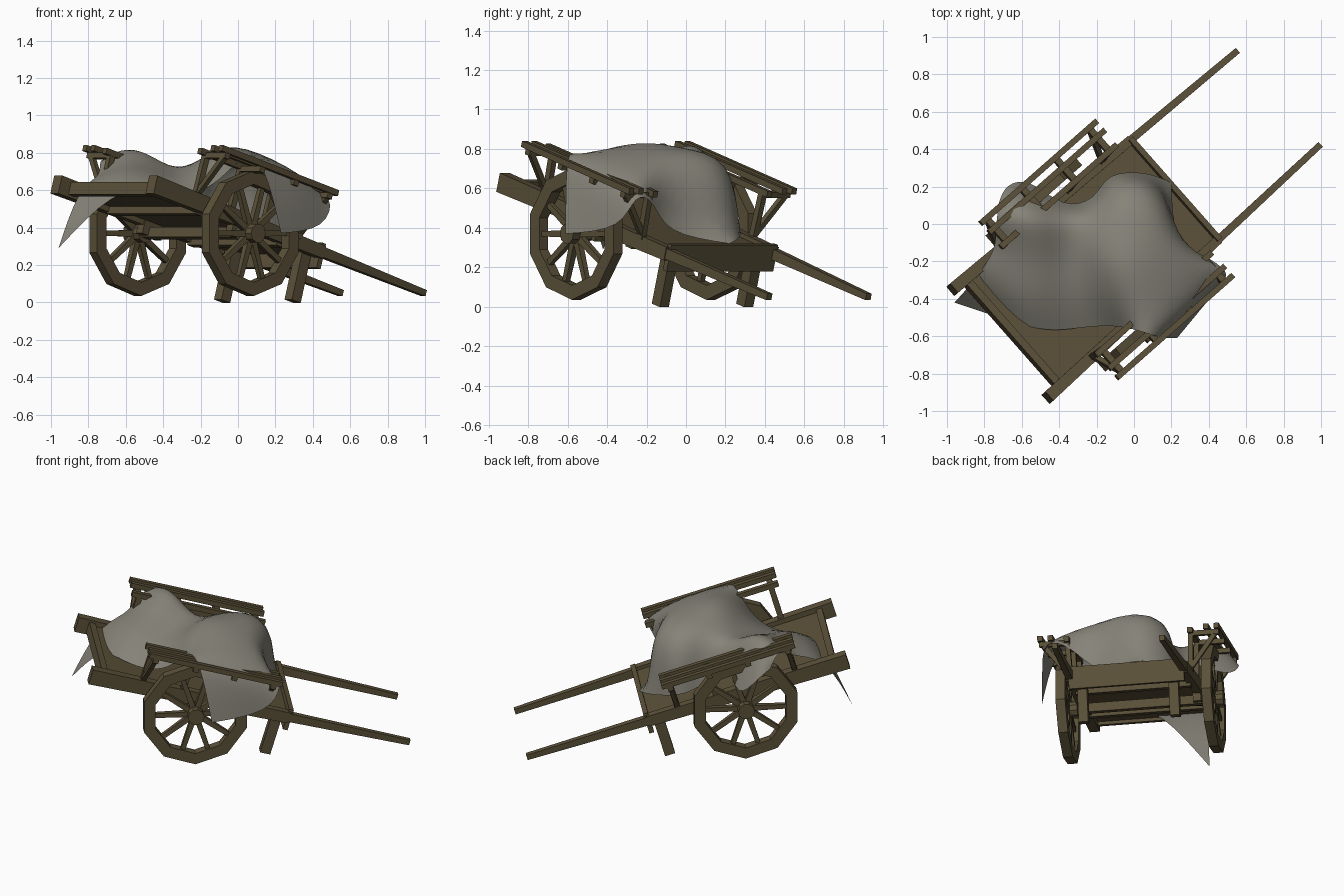
import bpy, bmesh, math
from mathutils import Vector, Matrix

if "Cube" in bpy.data.objects:
    bpy.data.objects.remove(bpy.data.objects["Cube"])

TILT, YAW = math.radians(16.3), math.radians(41.4)
# Cart frame: x forward, y left, z up, origin at the axle centre
CART = (Matrix.Translation((-0.235, -0.215, 0.37)) @ Matrix.Rotation(YAW, 4, 'Z')
        @ Matrix.Rotation(TILT, 4, 'Y'))


def material(name, rgb):
    m = bpy.data.materials.new(name)
    m.diffuse_color = (*rgb, 1)
    m.use_nodes = True
    m.node_tree.nodes["Principled BSDF"].inputs["Base Color"].default_value = m.diffuse_color
    return m


WOOD = material("weathered_wood", (0.105, 0.082, 0.041))
CLOTH = material("grey_cloth", (0.24, 0.23, 0.19))


def finish(name, bm, mat, matrix=CART):
    bmesh.ops.recalc_face_normals(bm, faces=bm.faces)
    me = bpy.data.meshes.new(name)
    bm.to_mesh(me)
    bm.free()
    me.materials.append(mat)
    ob = bpy.data.objects.new(name, me)
    ob.matrix_world = matrix
    bpy.context.collection.objects.link(ob)
    return ob


def add_bar(bm, a, b, s0, s1=None):
    """Four-sided bar from a to b, section (width, height) s0 tapering to s1."""
    a, b = Vector(a), Vector(b)
    s1 = s1 or s0
    d = (b - a).normalized()
    up = Vector((0, 0, 1)) if abs(d.z) < 0.95 else Vector((1, 0, 0))
    side = up.cross(d).normalized()
    up = d.cross(side)
    rings = []
    for p, s in ((a, s0), (b, s1)):
        rings.append([bm.verts.new(p + side * i * s[0] / 2 + up * j * s[1] / 2)
                      for i, j in ((-1, -1), (1, -1), (1, 1), (-1, 1))])
    for k in range(4):
        n = (k + 1) % 4
        bm.faces.new((rings[0][k], rings[0][n], rings[1][n], rings[1][k]))
    bm.faces.new(rings[0])
    bm.faces.new(rings[1])


def bars(name, items):
    bm = bmesh.new()
    for it in items:
        add_bar(bm, *it)
    return finish(name, bm, WOOD)


def wheel(name, y, n=10, ro=0.335, ri=0.262, t=0.06):
    bm = bmesh.new()
    phase = -math.pi / 2 + TILT

    def at(r, ang, yy):
        return Vector((r * math.cos(ang), yy, r * math.sin(ang)))
    # rim: ten-sided ring
    loops = [[bm.verts.new(at(r, phase + k * math.tau / n, y + o)) for k in range(n)]
             for r, o in ((ro, -t / 2), (ro, t / 2), (ri, t / 2), (ri, -t / 2))]
    for i in range(4):
        p, q = loops[i], loops[(i + 1) % 4]
        for k in range(n):
            m = (k + 1) % n
            bm.faces.new((p[k], p[m], q[m], q[k]))
    # spokes run to the middle of each rim segment
    for k in range(n):
        ang = phase + (k + 0.5) * math.tau / n
        add_bar(bm, at(0.03, ang, y), at(ri, ang, y), (0.035, 0.035), (0.028, 0.028))
    # hub
    bmesh.ops.create_cone(bm, cap_ends=True, segments=10, radius1=0.052, radius2=0.052, depth=0.13,
                          matrix=Matrix.Translation((0, y, 0)) @ Matrix.Rotation(math.pi / 2, 4, 'X'))
    finish(name, bm, WOOD)


# Bed and undercarriage
bars("bed_floor", [((-0.62, 0, 0.07), (0.60, 0, 0.07), (0.74, 0.03), (0.70, 0.03))])
bars("rear_crossbeam", [((-0.60, -0.37, 0.07), (-0.60, 0.37, 0.07), (0.04, 0.07))])
bars("front_board", [((0.60, -0.36, 0.05), (0.60, 0.36, 0.05), (0.03, 0.14))])
bars("floor_joists", [((x, -0.36, 0.04), (x, 0.36, 0.04), (0.05, 0.05)) for x in (-0.3, 0.3)])
bars("axle", [((0, -0.45, 0), (0, 0.45, 0), (0.055, 0.055))])

for s, side in ((1, "left"), (-1, "right")):
    wheel(side + "_wheel", s * 0.455)
    # long beam that becomes the pulling shaft
    bars(side + "_shaft", [((-0.69, s * 0.385, 0.07), (0.60, s * 0.355, 0.07), (0.065, 0.1), (0.05, 0.07)),
                           ((0.60, s * 0.355, 0.07), (1.38, s * 0.335, 0.07), (0.042, 0.055), (0.034, 0.034))])
    bars(side + "_axle_block", [((-0.07, s * 0.36, 0.02), (0.07, s * 0.36, 0.02), (0.05, 0.08))])
    bars(side + "_leg", [((0.535, s * 0.285, 0.07), (0.535, s * 0.285, -0.222), (0.06, 0.065))])
    # side rack above the wheel
    bars(side + "_rack_rails", [((-0.41, s * y, z), (0.45, s * y, z), (0.032, 0.032))
                                for y, z in ((0.55, 0.355), (0.485, 0.355), (0.385, 0.34))])
    us = (-0.36, -0.1, 0.15, 0.40)
    bars(side + "_rack_crosspieces", [((u, s * 0.37, 0.325), (u, s * 0.56, 0.325), (0.035, 0.03)) for u in us])
    bars(side + "_rack_posts", [((u, s * 0.375, 0.09), (u, s * 0.385, 0.33), (0.03, 0.035)) for u in us])
    bars(side + "_rack_struts", [((u, s * 0.385, 0.12), (u, s * 0.54, 0.325), (0.028, 0.028))
                                 for u in (us[0], us[3])])

# Draped cloth: coarse control grid (world space), each row runs front to back
ROWS = [
    [(-.96, -.42, .29), (-.85, -.30, .62), (-.74, -.14, .67), (-.74, -.04, .73), (-.73, .06, .78), (-.72, .12, .68)],
    [(-.66, -.52, .61), (-.68, -.36, .69), (-.63, -.18, .74), (-.62, -.03, .82), (-.64, .08, .84), (-.69, .21, .64)],
    [(-.46, -.58, .59), (-.50, -.40, .71), (-.48, -.20, .74), (-.48, -.04, .81), (-.52, .08, .84), (-.56, .25, .47)],
    [(-.27, -.55, .56), (-.30, -.38, .62), (-.31, -.18, .66), (-.33, -.06, .69), (-.35, .03, .70), (-.38, .08, .62)],
    [(-.10, -.54, .64), (-.13, -.38, .77), (-.14, -.20, .84), (-.15, -.05, .80), (-.18, .09, .73), (-.20, .13, .42)],
    [(.03, -.57, .80), (.01, -.42, .83), (.02, -.22, .86), (.01, -.02, .82), (-.11, .27, .77), (-.15, .28, .40)],
    [(.14, -.61, .76), (.37, -.44, .70), (.37, -.27, .67), (.17, -.11, .79), (.20, .22, .76), (.08, .28, .35)],
    [(.23, -.61, .37), (.47, -.32, .39), (.52, -.26, .58), (.37, -.16, .54), (.21, -.11, .37), (.20, .22, .32)],
]
bm = bmesh.new()
grid = [[bm.verts.new(p) for p in row] for row in ROWS]
for i in range(len(grid) - 1):
    for j in range(5):
        bm.faces.new((grid[i][j], grid[i + 1][j], grid[i + 1][j + 1], grid[i][j + 1]))
cloth = finish("draped_cloth", bm, CLOTH, Matrix.Identity(4))
sub = cloth.modifiers.new("smooth_folds", 'SUBSURF')
sub.levels = sub.render_levels = 2
sub.boundary_smooth = 'PRESERVE_CORNERS'
for p in cloth.data.polygons:
    p.use_smooth = True
